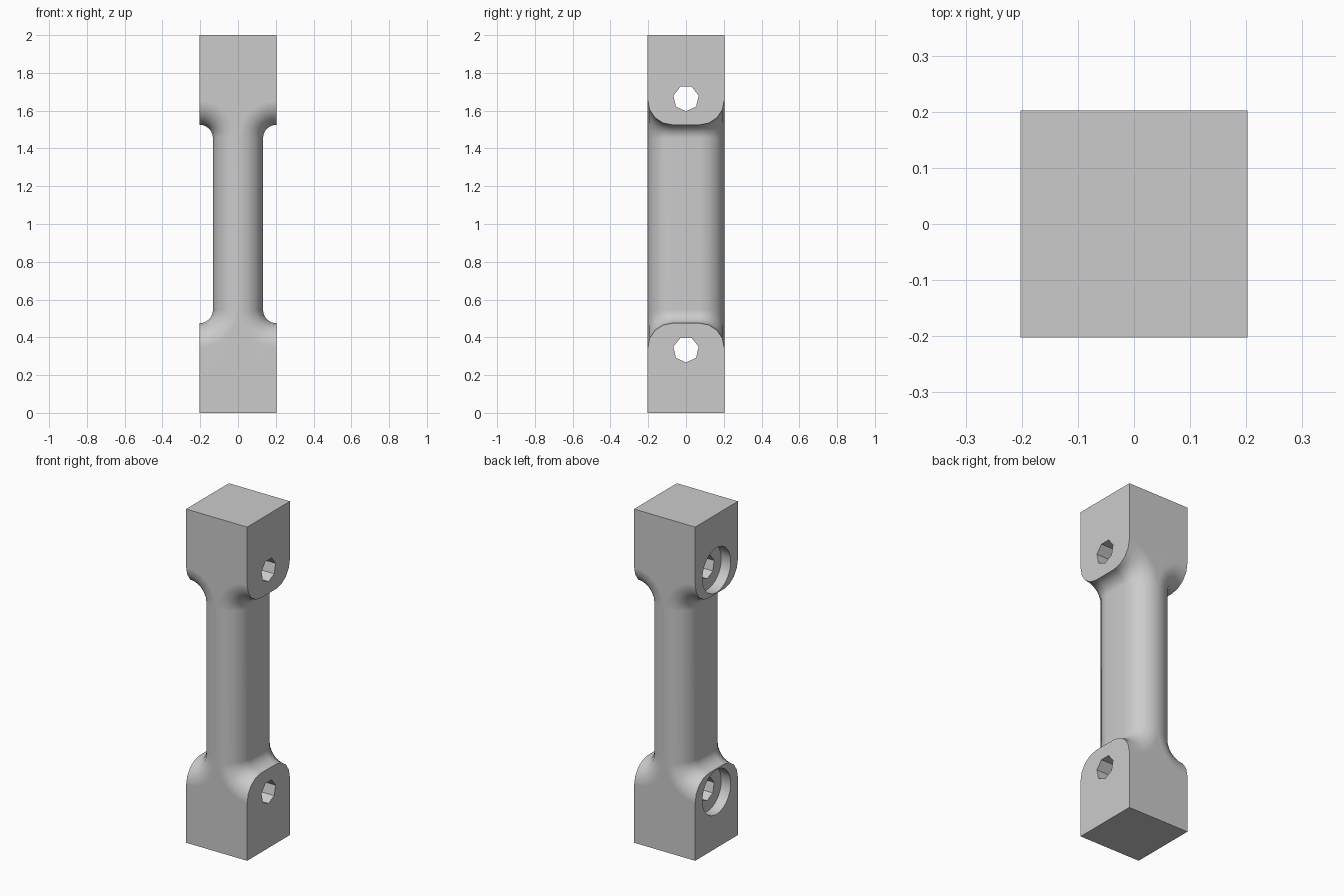
import bpy, bmesh
from math import sin, cos, pi

default = bpy.data.objects.get("Cube")
if default:
    bpy.data.objects.remove(default, do_unlink=True)

HALF = 0.2025      # half width of the square bar
HEIGHT = 2.0
NOTCH_Z = 0.475    # height where the waist starts
FILLET = 0.07      # inner corner radius of the waist
ROUND = 0.13       # rounding of the waist edges

grey = bpy.data.materials.new("plain grey")
grey.use_nodes = True
grey.diffuse_color = (0.6, 0.6, 0.6, 1)
grey.node_tree.nodes["Principled BSDF"].inputs["Base Color"].default_value = (0.6, 0.6, 0.6, 1)


def loft(name, layers):
    """Closed solid through a list of equal-sized point rings."""
    bm = bmesh.new()
    rings = [[bm.verts.new(p) for p in ring] for ring in layers]
    for a, b in zip(rings, rings[1:]):
        for i in range(len(a)):
            j = (i + 1) % len(a)
            bm.faces.new((a[i], a[j], b[j], b[i]))
    bm.faces.new(rings[0])
    bm.faces.new(rings[-1])
    bmesh.ops.recalc_face_normals(bm, faces=bm.faces)
    mesh = bpy.data.meshes.new(name)
    bm.to_mesh(mesh)
    bm.free()
    obj = bpy.data.objects.new(name, mesh)
    bpy.context.collection.objects.link(obj)
    mesh.materials.append(grey)
    return obj


def outline(y, inset, steps=6):
    """Front outline of the bar, its waist enlarged by inset."""
    r = FILLET + inset
    arc = [(HALF - r * sin(t), NOTCH_Z + FILLET - r * cos(t))
           for t in (i / steps * pi / 2 for i in range(steps + 1))]
    lower = [(HALF, 0)] + arc
    side = lower + [(x, HEIGHT - z) for x, z in reversed(lower)]
    return [(x, y, z) for x, z in side] + [(-x, y, z) for x, z in reversed(side)]


def rod(name, radius, sides, x0, x1, z):
    """Prism along x with one corner pointing down."""
    angles = [2 * pi * i / sides - pi / 2 for i in range(sides)]
    return loft(name, [[(x, radius * cos(a), z + radius * sin(a)) for a in angles]
                       for x in (x0, x1)])


# Bar with a waist whose edges are rounded front and back
SEGMENTS = 4
angles = [i / SEGMENTS * pi / 2 for i in range(SEGMENTS + 1)]
half = [(HALF - ROUND + ROUND * sin(a), min(ROUND * (1 - cos(a)), ROUND - 0.001))
        for a in angles]
stations = [(-y, d) for y, d in reversed(half)] + half
bar = loft("waisted_bar", [outline(y, d) for y, d in stations])

# Bolt holes: seven-sided bore, round recess on the -x side
cutters = []
for z in (0.335, HEIGHT - 0.335):
    cutters.append(rod("bore_cutter", 0.0685, 7, -0.3, 0.3, z))
    cutters.append(rod("recess_cutter", 0.134, 32, -0.3, -0.14, z))

bpy.context.view_layer.objects.active = bar
for cutter in cutters:
    cutter.hide_render = True
    mod = bar.modifiers.new("hole", 'BOOLEAN')
    mod.operation = 'DIFFERENCE'
    mod.solver = 'EXACT'
    mod.object = cutter
    bpy.ops.object.modifier_apply(modifier=mod.name)
for cutter in cutters:
    bpy.data.objects.remove(cutter, do_unlink=True)

# Smooth rounded edges, flat large faces
bpy.ops.object.select_all(action='DESELECT')
bar.select_set(True)
bpy.ops.object.shade_smooth_by_angle(angle=pi / 6)
weighted = bar.modifiers.new("weighted_normals", 'WEIGHTED_NORMAL')
weighted.keep_sharp = True
